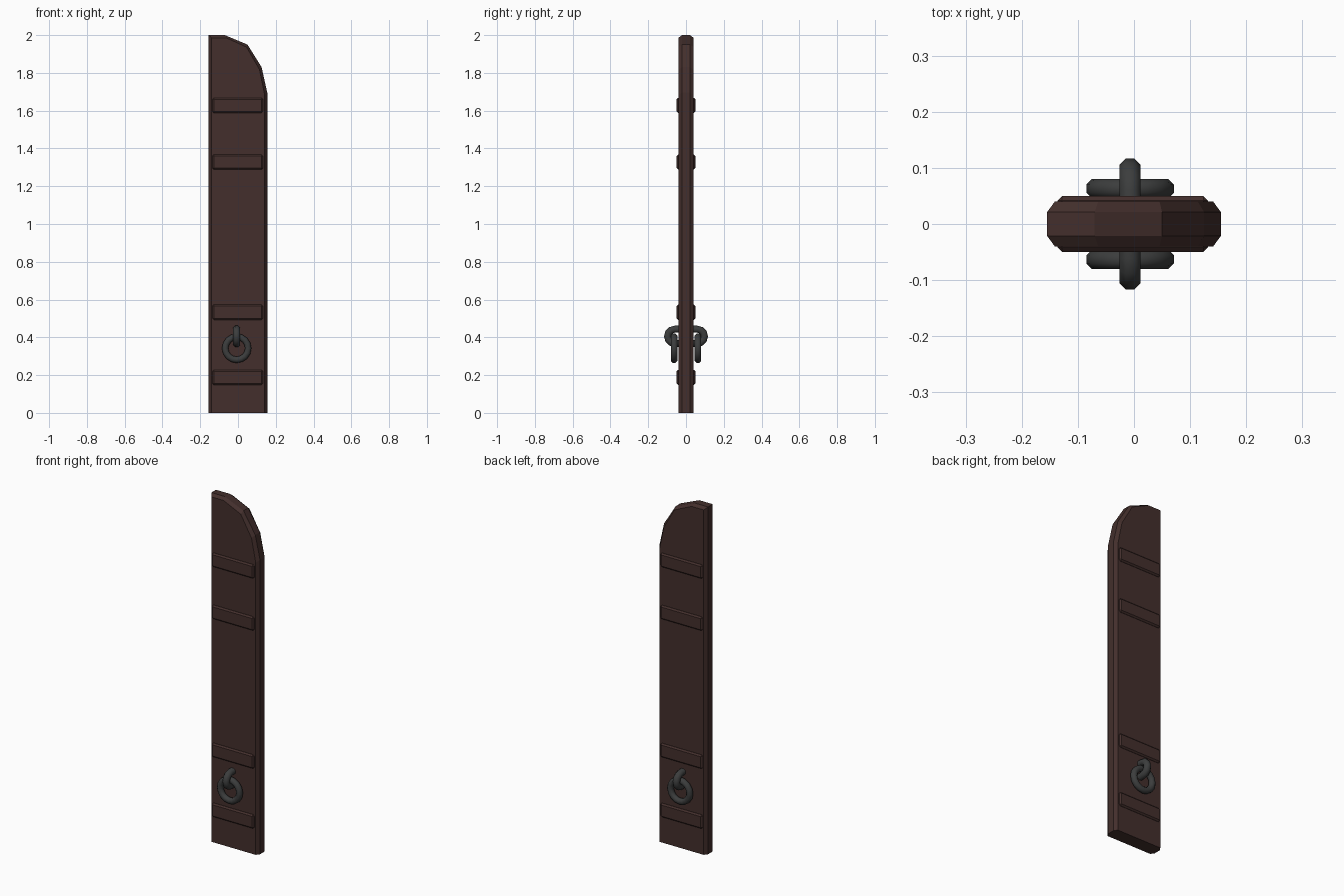
import bpy, bmesh, math
from mathutils import Vector

if "Cube" in bpy.data.objects:
    bpy.data.objects.remove(bpy.data.objects["Cube"])


def material(name, color):
    m = bpy.data.materials.new(name)
    m.diffuse_color = (*color, 1)
    m.use_nodes = True
    m.node_tree.nodes["Principled BSDF"].inputs["Base Color"].default_value = m.diffuse_color
    return m


wood = material("dark_wood", (0.056, 0.028, 0.025))
iron = material("iron", (0.045, 0.047, 0.047))


def finish(bm, name, mat, smooth=False):
    bmesh.ops.recalc_face_normals(bm, faces=bm.faces)
    me = bpy.data.meshes.new(name)
    bm.to_mesh(me)
    bm.free()
    me.materials.append(mat)
    for p in me.polygons:
        p.use_smooth = smooth
    ob = bpy.data.objects.new(name, me)
    bpy.context.collection.objects.link(ob)
    return ob


def loft(bm, rings, closed):
    n = len(rings[0])
    pairs = list(zip(rings, rings[1:]))
    if closed:
        pairs.append((rings[-1], rings[0]))
    for a, b in pairs:
        for i in range(n):
            j = (i + 1) % n
            bm.faces.new((a[i], a[j], b[j], b[i]))


def tube(name, path, up, radius, sides=8):
    """Closed tube along a planar path whose plane normal is up."""
    bm = bmesh.new()
    up = Vector(up)
    rings = []
    for i, p in enumerate(path):
        tangent = (path[(i + 1) % len(path)] - path[i - 1]).normalized()
        side = tangent.cross(up)
        angles = [math.tau * (k + 0.5) / sides for k in range(sides)]
        rings.append([bm.verts.new(p + radius * (math.cos(a) * side + math.sin(a) * up))
                      for a in angles])
    loft(bm, rings, True)
    return finish(bm, name, iron, True)


# Plank: rounded top corner, chamfered sides and top, flat bottom
outline = [(-0.155, 0), (0.155, 0), (0.155, 1.695), (0.125, 1.83),
           (0.05, 1.95), (-0.07, 2.0), (-0.155, 2.0)]
bm = bmesh.new()
layers = []
for y, sx, sz in ((-0.04, 0.91, 0.993), (-0.021, 1, 1), (0.021, 1, 1), (0.04, 0.91, 0.993)):
    layers.append([bm.verts.new((x * sx, y, z * sz)) for x, z in outline])
loft(bm, layers, False)
bm.faces.new(layers[0])
bm.faces.new(layers[-1])
finish(bm, "plank", wood)

# Cross battens showing on both faces
for i, z in enumerate((0.188, 0.533, 1.328, 1.628)):
    bm = bmesh.new()
    bmesh.ops.create_cube(bm, size=1)
    for v in bm.verts:
        v.co = (v.co.x * 0.268 - 0.002, v.co.y * 0.099, v.co.z * 0.08 + z)
    bmesh.ops.bevel(bm, geom=bm.edges[:], offset=0.008, segments=1, affect='EDGES')
    finish(bm, f"batten_{i + 1}", wood)

# Staple: elongated loop running through the plank
cx = -0.007
path = []
for s in (1, -1):
    for k in range(7):
        a = -math.pi / 2 + math.pi * k / 6
        path.append(Vector((cx, s * (0.06 + 0.038 * math.cos(a)), 0.405 + s * 0.038 * math.sin(a))))
tube("staple", path, (1, 0, 0), 0.02)

# Hanging rings, one on each face
for s, label in ((-1, "front"), (1, "back")):
    circle = [Vector((cx + 0.061 * math.cos(math.tau * k / 16), s * 0.063,
                      0.342 + 0.061 * math.sin(math.tau * k / 16))) for k in range(16)]
    tube(f"{label}_ring", circle, (0, 1, 0), 0.0185)
